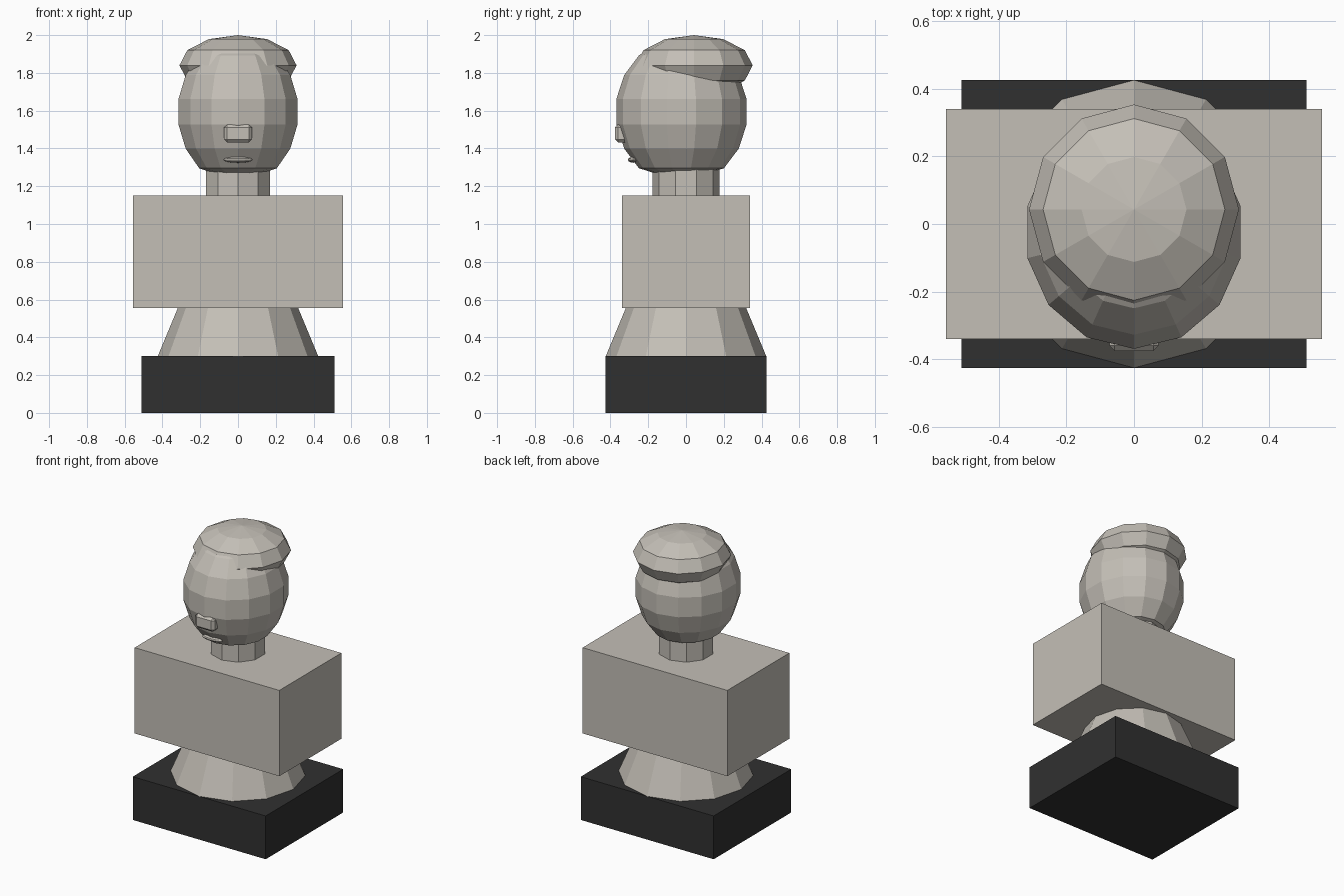
import bpy
import bmesh
from math import pi
from mathutils import Matrix, Vector

if "Cube" in bpy.data.objects:
    bpy.data.objects.remove(bpy.data.objects["Cube"])


def material(name, colour):
    mat = bpy.data.materials.new(name)
    mat.use_nodes = True
    mat.diffuse_color = colour
    bsdf = next(n for n in mat.node_tree.nodes if n.type == "BSDF_PRINCIPLED")
    bsdf.inputs["Base Color"].default_value = colour
    return mat


stone = material("warm grey stone", (0.55, 0.52, 0.47, 1))
black = material("charcoal", (0.03, 0.03, 0.03, 1))


def finish(name, bm, mat):
    bmesh.ops.recalc_face_normals(bm, faces=bm.faces)
    mesh = bpy.data.meshes.new(name)
    bm.to_mesh(mesh)
    bm.free()
    mesh.materials.append(mat)
    obj = bpy.data.objects.new(name, mesh)
    bpy.context.collection.objects.link(obj)
    return obj


def box(name, mat, centre, size, bevel=0):
    bm = bmesh.new()
    bmesh.ops.create_cube(bm, size=1)
    bmesh.ops.transform(bm, matrix=Matrix.LocRotScale(Vector(centre), None, Vector(size)), verts=bm.verts)
    if bevel:
        bmesh.ops.bevel(bm, geom=bm.edges[:], offset=bevel, segments=1, affect="EDGES")
    return finish(name, bm, mat)


def tapered(name, mat, sides, r_low, r_high, z_low, z_high):
    bm = bmesh.new()
    bmesh.ops.create_cone(bm, cap_ends=True, segments=sides, radius1=r_low, radius2=r_high, depth=z_high - z_low)
    turn = Matrix.Rotation(pi / 2, 4, "Z")
    # Start from a corner on the front-to-back axis
    if abs(max(v.co.y for v in bm.verts) - max(r_low, r_high)) < 0.001:
        turn = Matrix.Identity(4)
    lift = Matrix.Translation((0, 0, (z_low + z_high) / 2))
    bmesh.ops.transform(bm, matrix=lift @ turn, verts=bm.verts)
    return finish(name, bm, mat)


def ellipsoid(name, mat, sides, rings, centre, radii, floor=0):
    bm = bmesh.new()
    bmesh.ops.create_uvsphere(bm, u_segments=sides, v_segments=rings, radius=1)
    # Put a corner of each ring exactly at the front
    front = min(bm.verts, key=lambda v: (round(v.co.y, 4), abs(v.co.x)))
    if abs(front.co.x) > 0.01:
        bmesh.ops.rotate(bm, verts=bm.verts, cent=(0, 0, 0), matrix=Matrix.Rotation(pi / 2, 3, "Z"))
    bmesh.ops.transform(bm, matrix=Matrix.LocRotScale(Vector(centre), None, Vector(radii)), verts=bm.verts)
    for v in bm.verts:
        v.co.z = max(v.co.z, floor)
    return finish(name, bm, mat)


# Pedestal and body
box("plinth", black, (0, 0, 0.15), (1.02, 0.85, 0.3))
tapered("waist", stone, 12, 0.425, 0.3, 0.3, 0.6)
box("torso", stone, (0, 0, 0.853), (1.11, 0.68, 0.595))
tapered("neck", stone, 10, 0.178, 0.178, 1.12, 1.32)

# Head with a flattened underside, and a flat round cap set back on it
ellipsoid("head", stone, 14, 9, (0, -0.024, 1.594), (0.328, 0.35, 0.39), floor=1.262)
ellipsoid("cap", stone, 12, 6, (0, 0.043, 1.84), (0.31, 0.31, 0.16))

# Face
box("nose", stone, (0, -0.33, 1.48), (0.146, 0.09, 0.096), bevel=0.016)
ellipsoid("mouth", stone, 12, 6, (0, -0.28, 1.34), (0.078, 0.027, 0.016))
